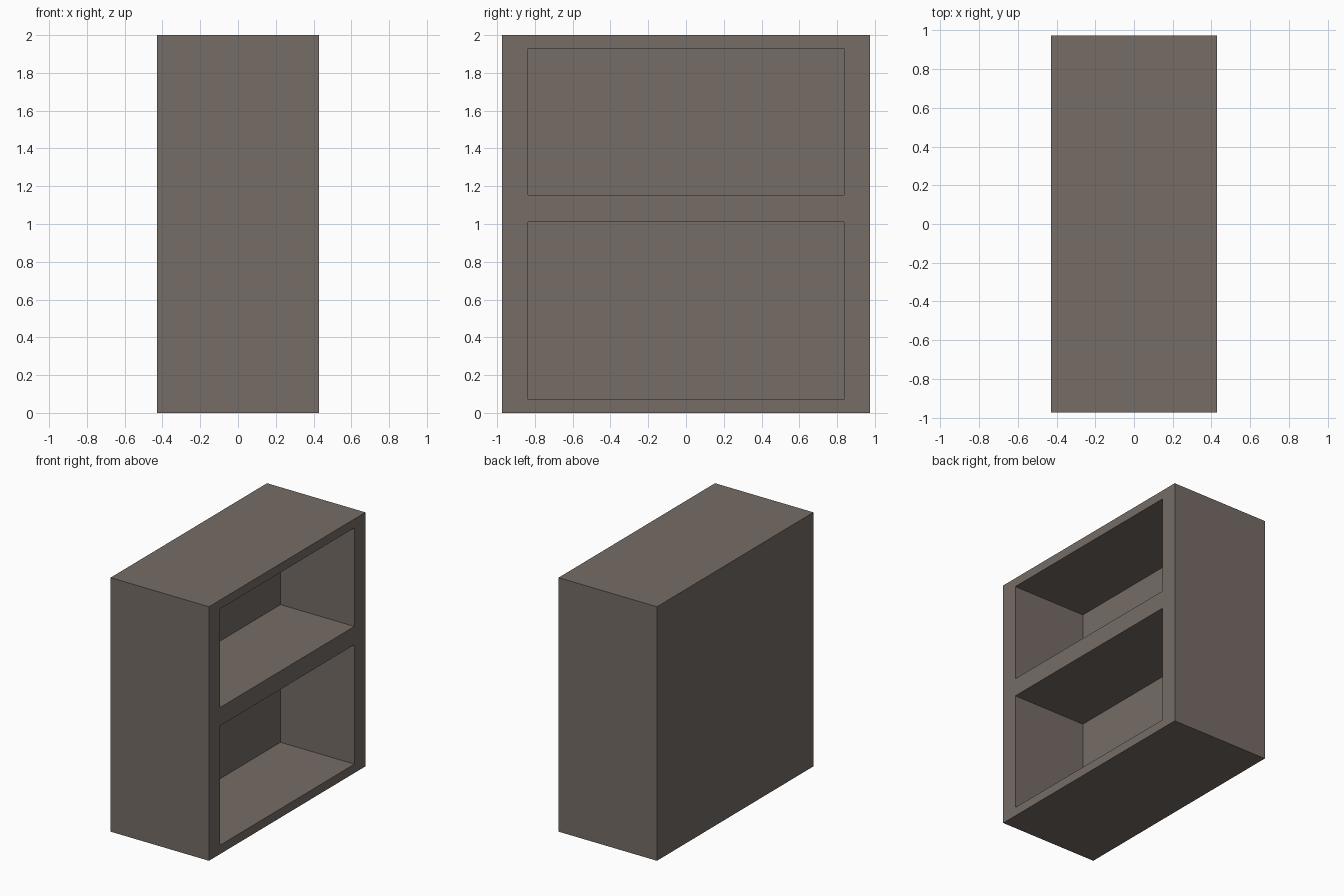
import bpy

if "Cube" in bpy.data.objects:
    bpy.data.objects.remove(bpy.data.objects["Cube"])

W, D, H = 0.857, 1.946, 2.0      # overall size in x, y, z
BACK_X = -0.215                  # inner face of the thick back
OPEN_Y = 0.836                   # half width of the openings

wood = bpy.data.materials.new("grey_brown_wood")
wood.diffuse_color = (0.178, 0.150, 0.133, 1)
wood.use_nodes = True
wood.node_tree.nodes["Principled BSDF"].inputs["Base Color"].default_value = wood.diffuse_color


def box(name, lo, hi):
    """Box between two opposite corners."""
    bpy.ops.mesh.primitive_cube_add(size=1, location=[(a + b) / 2 for a, b in zip(lo, hi)])
    ob = bpy.context.object
    ob.name = name
    ob.scale = [b - a for a, b in zip(lo, hi)]
    bpy.ops.object.transform_apply(location=True, rotation=True, scale=True)
    return ob


# Solid cabinet body
cabinet = box("shelf_cabinet", (-W / 2, -D / 2, 0), (W / 2, D / 2, H))
cabinet.data.materials.append(wood)

# Lower and upper compartments, open towards +x
for name, z0, z1 in (("lower_cutter", 0.07, 1.01), ("upper_cutter", 1.154, 1.93)):
    cutter = box(name, (BACK_X, -OPEN_Y, z0), (W / 2 + 0.2, OPEN_Y, z1))
    cutter.data.materials.append(wood)
    cutter.hide_render = True
    mod = cabinet.modifiers.new(name, 'BOOLEAN')
    mod.operation = 'DIFFERENCE'
    mod.solver = 'EXACT'
    mod.object = cutter
    bpy.context.view_layer.objects.active = cabinet
    bpy.ops.object.modifier_apply(modifier=mod.name)
    bpy.data.objects.remove(cutter, do_unlink=True)
